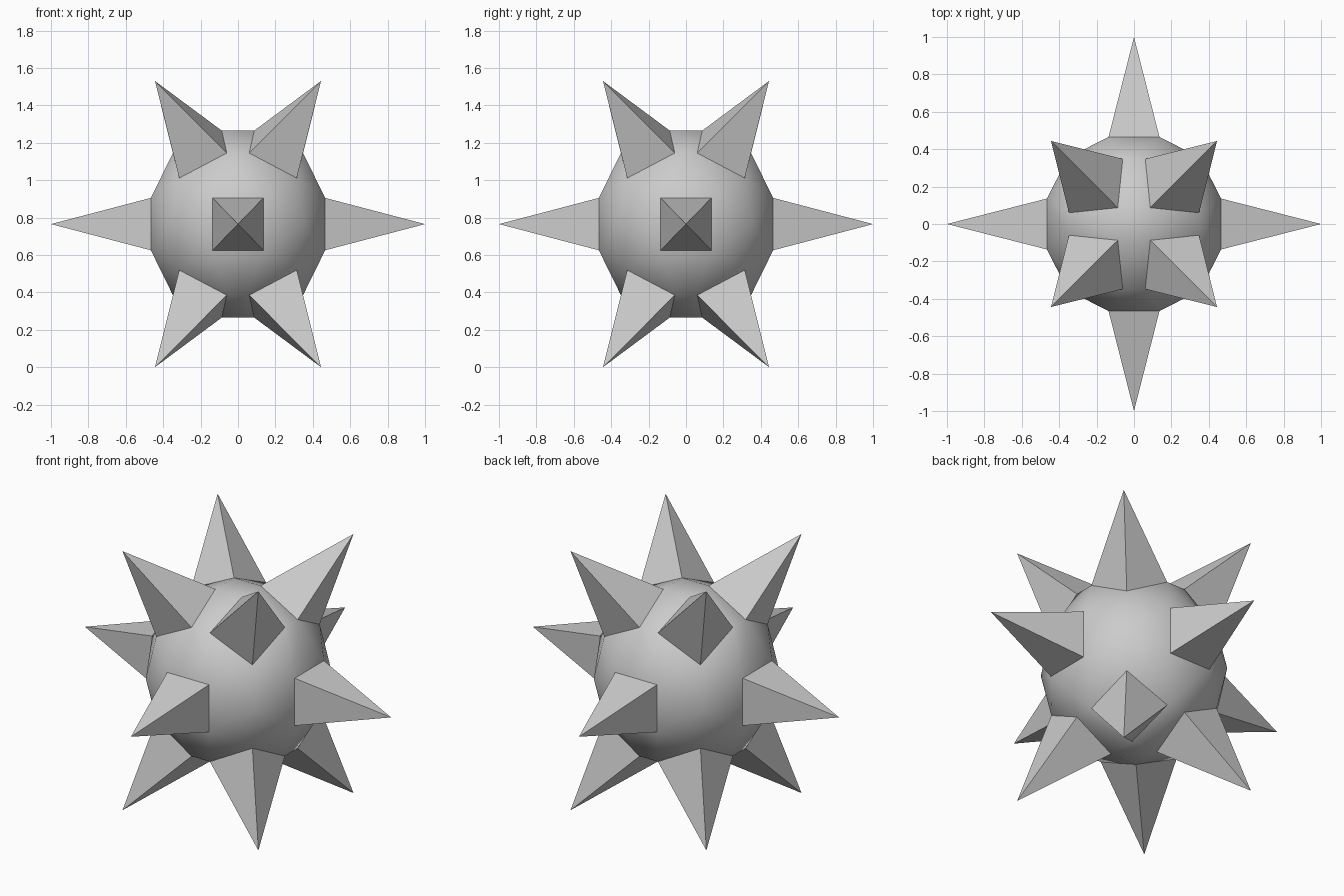
import bpy, bmesh, math
from mathutils import Vector, Matrix

cube = bpy.data.objects.get("Cube")
if cube:
    bpy.data.objects.remove(cube)

CENTRE = Vector((0, 0, 0.765))

metal = bpy.data.materials.new("grey_metal")
metal.use_nodes = True
metal.diffuse_color = (0.6, 0.6, 0.6, 1)
metal.node_tree.nodes["Principled BSDF"].inputs["Base Color"].default_value = (0.6, 0.6, 0.6, 1)


def add_object(name, bm, smooth):
    bmesh.ops.recalc_face_normals(bm, faces=bm.faces)
    for face in bm.faces:
        face.smooth = smooth
    mesh = bpy.data.meshes.new(name)
    bm.to_mesh(mesh)
    bm.free()
    mesh.materials.append(metal)
    obj = bpy.data.objects.new(name, mesh)
    obj.location = CENTRE
    bpy.context.collection.objects.link(obj)


def add_spike(name, base, tip):
    bm = bmesh.new()
    ring = [bm.verts.new(p) for p in base]
    apex = bm.verts.new(tip)
    bm.faces.new(ring)
    for i in range(4):
        bm.faces.new((ring[i], ring[(i + 1) % 4], apex))
    add_object(name, bm, False)


# Base squares of one side spike and one diagonal spike
side_base = [Vector((0.466, y * 0.136, z * 0.14))
             for y, z in ((-1, -1), (1, -1), (1, 1), (-1, 1))]
diagonal_base = [Vector(p) for p in (
    (0.087, 0.087, 0.5), (0.348, 0.06, 0.38), (0.314, 0.314, 0.246), (0.06, 0.348, 0.38))]

# Spikes: four around the middle, four leaning up, four leaning down
ball_points = []
for k in range(4):
    turn = Matrix.Rotation(k * math.pi / 2, 3, "Z")
    base = [turn @ p for p in side_base]
    add_spike(f"side_spike_{k + 1}", base, turn @ Vector((1, 0, 0)))
    ball_points += base
    for level, sign in (("upper", 1), ("lower", -1)):
        flip = turn @ Matrix.Diagonal((1, 1, sign))
        base = [flip @ p for p in diagonal_base]
        add_spike(f"{level}_spike_{k + 1}", base, flip @ Vector((0.444, 0.444, 0.765)))
        ball_points += base
    # Corner of the ball between neighbouring side spikes
    ball_points.append(turn @ Vector((0.354, 0.354, 0)))

# Faceted, smooth shaded ball wrapped around the spike bases
bm = bmesh.new()
for p in ball_points:
    bm.verts.new(p)
bmesh.ops.convex_hull(bm, input=bm.verts)
bmesh.ops.dissolve_limit(bm, angle_limit=math.radians(5), verts=bm.verts, edges=bm.edges)
add_object("ball", bm, True)
